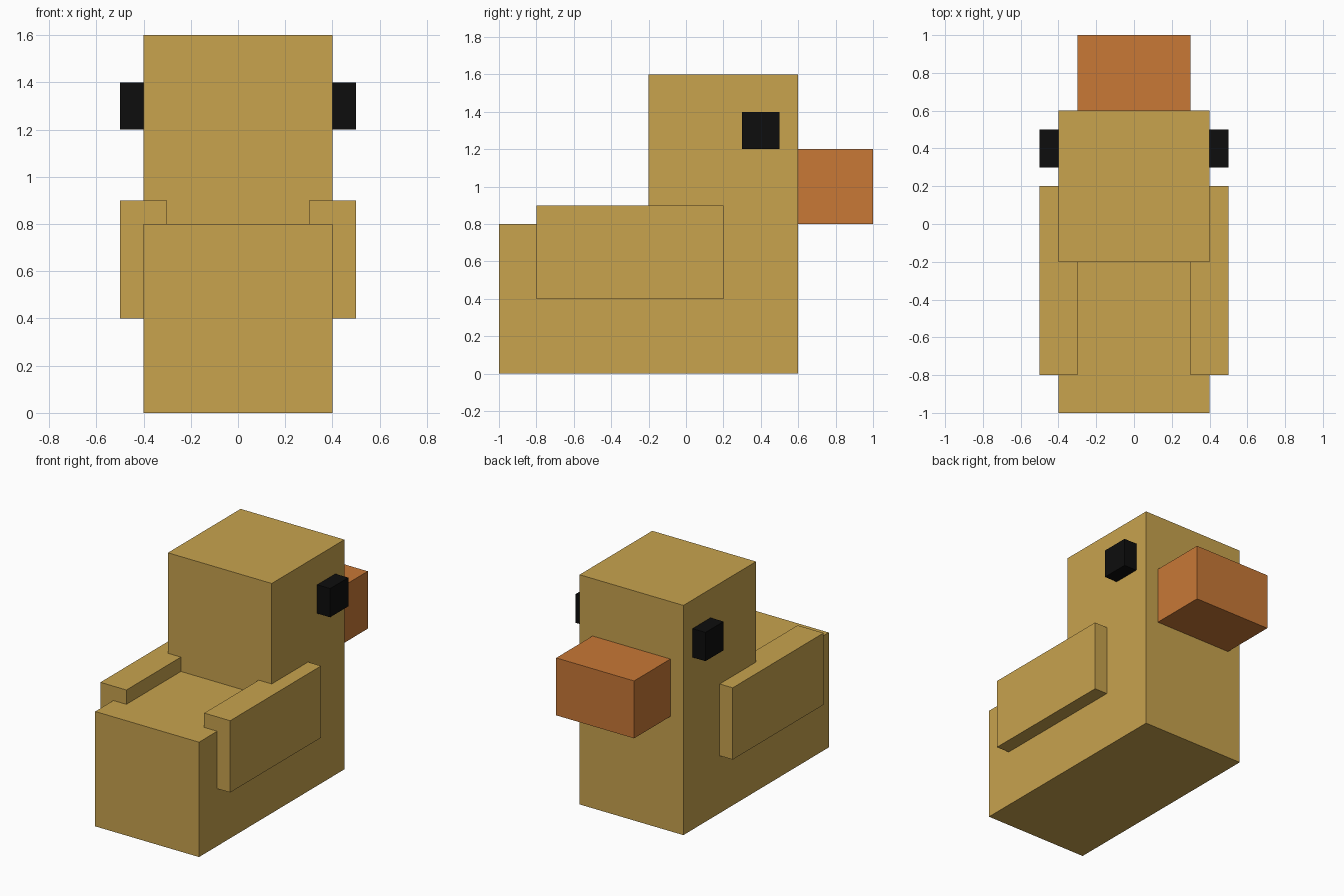
import bpy

if "Cube" in bpy.data.objects:
    bpy.data.objects.remove(bpy.data.objects["Cube"])


def material(name, rgb):
    mat = bpy.data.materials.new(name)
    mat.diffuse_color = (*rgb, 1.0)
    mat.use_nodes = True
    mat.node_tree.nodes["Principled BSDF"].inputs["Base Color"].default_value = mat.diffuse_color
    return mat


gold = material("golden_yellow", (0.578, 0.366, 0.076))
orange = material("orange", (0.578, 0.188, 0.037))
black = material("black", (0.004, 0.004, 0.004))


def extrude_x(name, profile, x0, x1, mat):
    """Solid made by extruding a counter-clockwise (y, z) profile from x0 to x1."""
    n = len(profile)
    verts = [(x, y, z) for x in (x0, x1) for y, z in profile]
    faces = [tuple(reversed(range(n))), tuple(range(n, 2 * n))]
    faces += [(i, (i + 1) % n, (i + 1) % n + n, i + n) for i in range(n)]
    mesh = bpy.data.meshes.new(name)
    mesh.from_pydata(verts, [], faces)
    mesh.materials.append(mat)
    obj = bpy.data.objects.new(name, mesh)
    bpy.context.collection.objects.link(obj)
    return obj


def box(name, x, y, z, mat):
    profile = [(y[0], z[0]), (y[1], z[0]), (y[1], z[1]), (y[0], z[1])]
    return extrude_x(name, profile, x[0], x[1], mat)


# Body and head: one L-shaped block
extrude_x("body_and_head",
          [(-1, 0), (0.6, 0), (0.6, 1.6), (-0.2, 1.6), (-0.2, 0.8), (-1, 0.8)],
          -0.4, 0.4, gold)

# Beak
box("beak", (-0.3, 0.3), (0.6, 1.0), (0.8, 1.2), orange)

# Wings and eyes, mirrored across x = 0
for name, x, y, z, mat in (
    ("wings", (0.3, 0.5), (-0.8, 0.2), (0.4, 0.9), gold),
    ("eyes", (0.4, 0.5), (0.3, 0.5), (1.2, 1.4), black),
):
    box(name, x, y, z, mat).modifiers.new("mirror", 'MIRROR')
